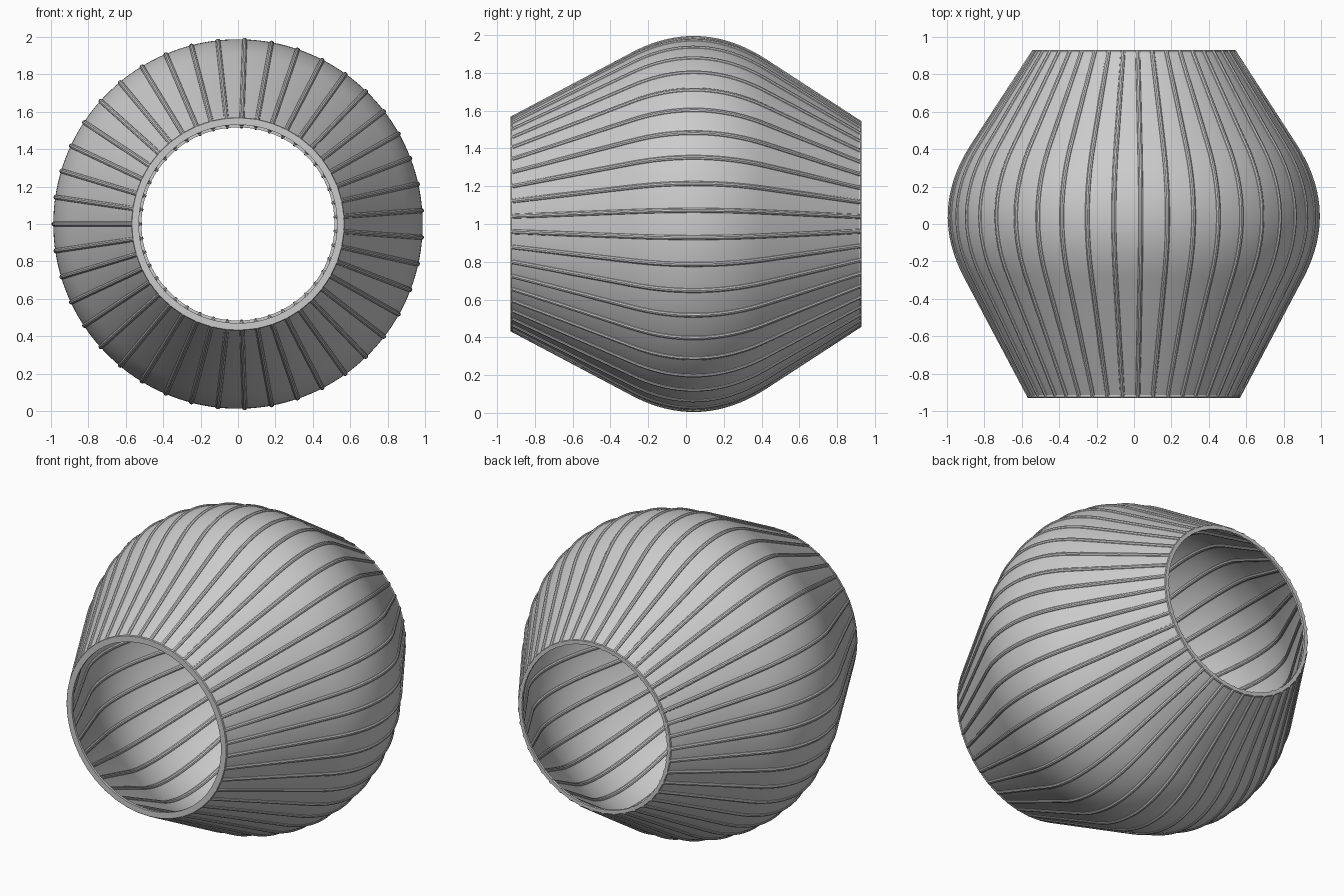
import bpy, bmesh
from math import sin, cos, pi, sqrt
from mathutils import Vector

cube = bpy.data.objects.get("Cube")
if cube:
    bpy.data.objects.remove(cube, do_unlink=True)

RIBS = 43
HALF = 0.93
RIB_R = 0.014
CENTRE_Z = 1.0

grey = bpy.data.materials.new("light_grey")
grey.use_nodes = True
grey.diffuse_color = (0.6, 0.6, 0.6, 1)
grey.node_tree.nodes["Principled BSDF"].inputs["Base Color"].default_value = (0.6, 0.6, 0.6, 1)


def spin(r, angle, y):
    return Vector((r * cos(angle), y, CENTRE_Z + r * sin(angle)))


def finish(name, bm):
    bmesh.ops.recalc_face_normals(bm, faces=bm.faces)
    mesh = bpy.data.meshes.new(name)
    bm.to_mesh(mesh)
    bm.free()
    mesh.materials.append(grey)
    obj = bpy.data.objects.new(name, mesh)
    bpy.context.collection.objects.link(obj)
    bpy.ops.object.select_all(action='DESELECT')
    obj.select_set(True)
    bpy.context.view_layer.objects.active = obj
    bpy.ops.object.shade_smooth_by_angle(angle=0.6)
    return obj


def skin(bm, rings, closed):
    """Join neighbouring vertex rings with quads."""
    n = len(rings[0])
    pairs = list(zip(rings, rings[1:]))
    if closed:
        pairs.append((rings[-1], rings[0]))
    for a, b in pairs:
        for i in range(n):
            j = (i + 1) % n
            bm.faces.new((a[i], a[j], b[j], b[i]))


def lathe(name, section, steps=RIBS * 4):
    """Revolve a closed (y, r) section around the y axis."""
    bm = bmesh.new()
    rings = [[bm.verts.new(spin(r, 2 * pi * k / steps, y)) for y, r in section]
             for k in range(steps)]
    skin(bm, rings, True)
    return finish(name, bm)


# Wall centre line: two straight cones blended by a smooth belly
front, back = Vector((-HALF, 0.553)), Vector((HALF, 0.528))
bend_a, peak, bend_b = Vector((-0.29, 0.892)), Vector((0.07, 1.088)), Vector((0.42, 0.86))
path = [front.lerp(bend_a, t / 4) for t in range(4)]
for k in range(21):
    t = k / 20
    path.append(bend_a.lerp(peak, t).lerp(peak.lerp(bend_b, t), t))
path += [bend_b.lerp(back, t / 4) for t in range(1, 5)]

# Thin shell
WALL = 0.005
lathe("shell", [(y, r + WALL) for y, r in path] + [(y, r - WALL) for y, r in reversed(path)])


# Flat hoops around the two openings
def hoop(name, y, inner, outer, inward):
    c = 0.005 * inward
    lathe(name, [(y, inner), (y, outer - 0.004), (y + c, outer), (y + 3 * c, outer), (y + 3 * c, inner)])


hoop("front_rim", -HALF, 0.53, 0.57, 1)
hoop("back_rim", HALF, 0.516, 0.542, -1)

# Slim ribs straddling the shell, so they show inside and outside
bm = bmesh.new()
SIDES = 10
for k in range(RIBS):
    angle = pi + 2 * pi * k / RIBS
    across = Vector((-sin(angle), 0, cos(angle)))
    out = Vector((cos(angle), 0, sin(angle)))
    rings = []
    for i, (y, r) in enumerate(path):
        a, b = path[max(i - 1, 0)], path[min(i + 1, len(path) - 1)]
        slope = (b.y - a.y) / (b.x - a.x)
        tall = RIB_R * sqrt(1 + slope * slope)
        base = spin(r, angle, y)
        rings.append([bm.verts.new(base + across * RIB_R * cos(2 * pi * s / SIDES)
                                   + out * tall * sin(2 * pi * s / SIDES)) for s in range(SIDES)])
    skin(bm, rings, False)
    bm.faces.new(rings[0])
    bm.faces.new(rings[-1])
finish("ribs", bm)
